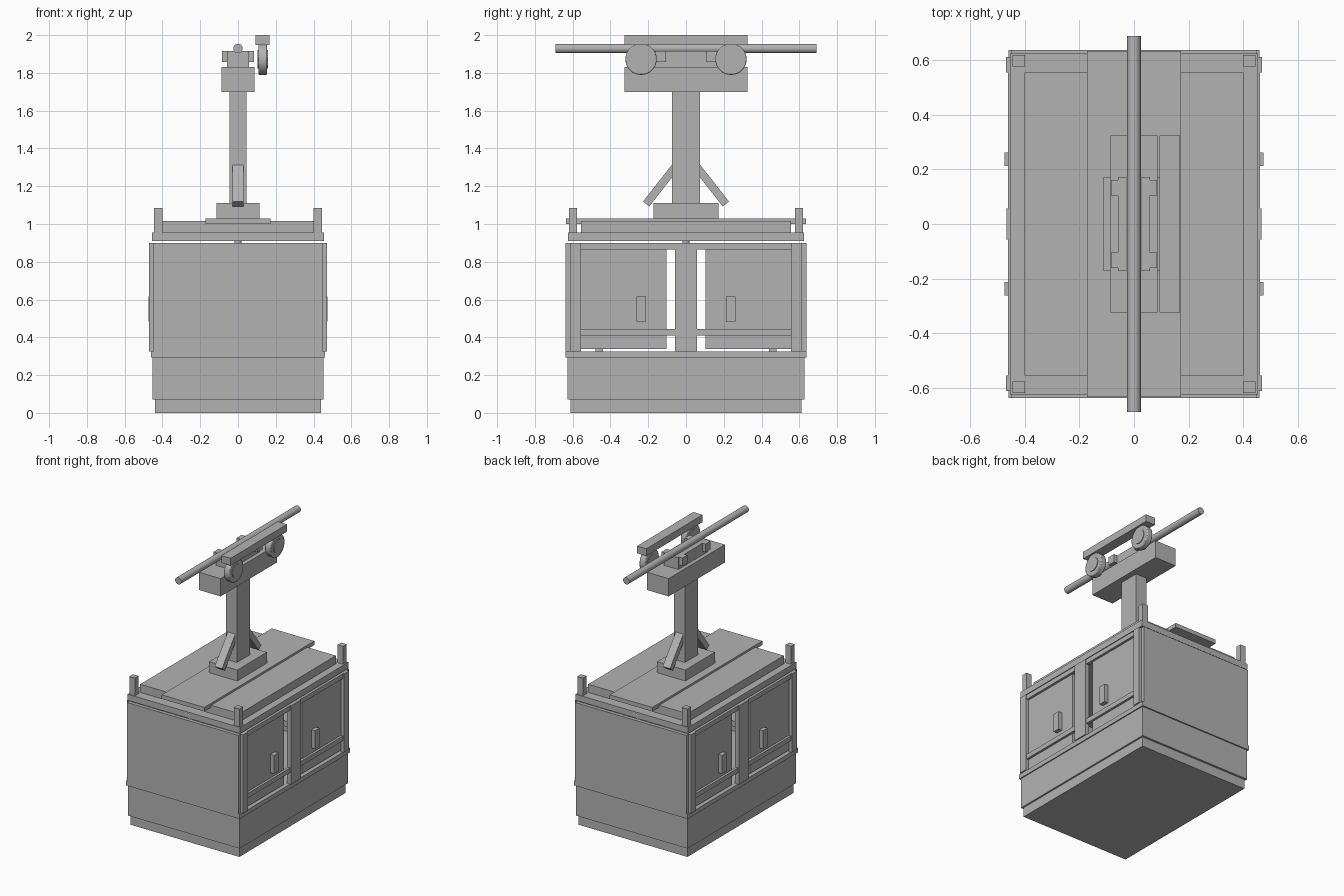
import bpy
from math import radians, atan2, hypot
from mathutils import Vector

cube = bpy.data.objects.get("Cube")
if cube:
    bpy.data.objects.remove(cube, do_unlink=True)

grey = bpy.data.materials.new("plain_grey")
grey.use_nodes = True
color = (0.45, 0.45, 0.45, 1)
grey.diffuse_color = color
grey.node_tree.nodes["Principled BSDF"].inputs["Base Color"].default_value = color


def box(name, x, y, z, rot_x=0.0):
    """Box from (min, max) ranges, optionally turned about x."""
    spans = (x, y, z)
    bpy.ops.mesh.primitive_cube_add(size=1, location=[(a + b) / 2 for a, b in spans])
    ob = bpy.context.object
    ob.name = name
    ob.scale = [b - a for a, b in spans]
    ob.rotation_euler.x = rot_x
    bpy.ops.object.transform_apply(location=False, rotation=False, scale=True)
    ob.data.materials.append(grey)
    return ob


def slab(name, hx, hy, z):
    """Box centred on the vertical axis."""
    return box(name, (-hx, hx), (-hy, hy), z)


def side(s, a, b):
    """Range mirrored to the side s."""
    return tuple(sorted((s * a, s * b)))


def rod(name, radius, length, loc, rot=(0, 0, 0), sides=32, bevel=0.0):
    bpy.ops.mesh.primitive_cylinder_add(vertices=sides, radius=radius, depth=length,
                                        location=loc, rotation=rot)
    ob = bpy.context.object
    ob.name = name
    ob.data.materials.append(grey)
    if bevel:
        mod = ob.modifiers.new("rounded_rim", "BEVEL")
        mod.width = bevel
        mod.segments = 2
        mod.limit_method = "ANGLE"
    bpy.ops.object.shade_smooth_by_angle(angle=radians(35))
    return ob


# Cabin floor and lower body
slab("base_skirt", 0.44, 0.612, (0, 0.07))
slab("lower_body", 0.452, 0.627, (0.07, 0.292))
slab("sill_band", 0.46, 0.637, (0.292, 0.325))

# Cabin ends, sides and doors
for s in (-1, 1):
    box("end_wall", (-0.45, 0.45), side(s, 0.61, 0.637), (0.325, 0.9))
    box("centre_post", side(s, 0.435, 0.468), (-0.057, 0.057), (0.325, 0.9))
    box("top_rail", side(s, 0.435, 0.462), (-0.557, 0.557), (0.865, 0.9))
    box("guard_rail", side(s, 0.44, 0.462), (-0.557, 0.557), (0.41, 0.445))
    for t in (-1, 1):
        box("corner_post", side(s, 0.44, 0.47), side(t, 0.555, 0.612), (0.325, 0.9))
        box("side_panel", side(s, 0.425, 0.445), side(t, 0.102, 0.557), (0.337, 0.866))
        box("door_handle", side(s, 0.445, 0.475), side(t, 0.212, 0.262), (0.483, 0.617))
        box("bench_leg", side(s, 0.3, 0.34), side(t, 0.44, 0.48), (0.325, 0.5))
        box("roof_stub", side(s, 0.4, 0.445), side(t, 0.577, 0.62), (0.955, 1.085))
    box("bench_seat", (-0.4, 0.4), side(s, 0.36, 0.6), (0.5, 0.54))
rod("inner_pole", 0.018, 0.6, (0, 0, 0.615), sides=16)

# Roof
slab("roof_rim", 0.455, 0.625, (0.91, 0.955))
slab("roof_deck", 0.402, 0.555, (0.955, 1.015))
slab("roof_walkway", 0.172, 0.635, (1.0, 1.03))

# Hanger
slab("hanger_foot", 0.114, 0.171, (1.03, 1.11))
slab("hanger_column", 0.044, 0.075, (1.11, 1.7))
slab("hanger_yoke", 0.087, 0.325, (1.7, 1.83))
for s in (-1, 1):
    low, high = Vector((0, s * 0.211, 1.106)), Vector((0, s * 0.055, 1.305))
    run = high - low
    mid = (low + high) / 2
    half = run.length / 2
    box("hanger_brace", (-0.03, 0.03), (mid.y - 0.021, mid.y + 0.021),
        (mid.z - half, mid.z + half), rot_x=atan2(-run.y, run.z))

# Cable grip
slab("grip_body", 0.058, 0.172, (1.83, 1.915))
for s in (-1, 1):
    for t in (-1, 1):
        box("grip_ear", side(s, 0.05, 0.085), side(t, 0.105, 0.162), (1.858, 1.917))
across = (0, radians(90), 0)
rod("cable", 0.025, 1.38, (0, 0, 1.929), (radians(90), 0, 0))

# Wheels and their carrier bar
box("carrier_bar", (0.093, 0.168), (-0.325, 0.325), (1.947, 2.0))
for s in (-1, 1):
    rod("wheel", 0.083, 0.046, (0.131, s * 0.238, 1.872), across, bevel=0.006)
    rod("wheel_hub", 0.05, 0.056, (0.131, s * 0.238, 1.872), across)
